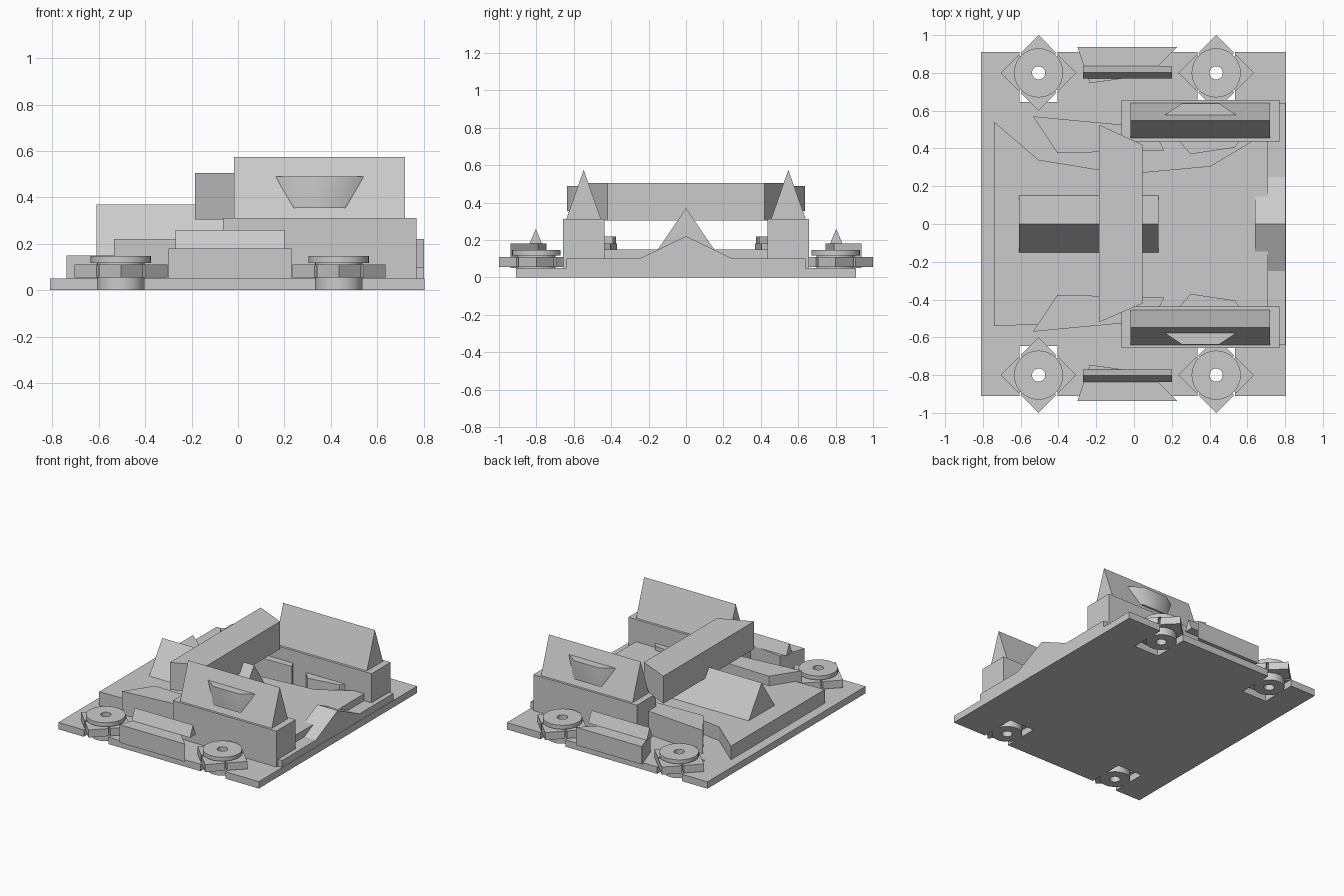
import bpy, bmesh, math
from mathutils import Vector, Matrix

cube = bpy.data.objects.get("Cube")
if cube:
    bpy.data.objects.remove(cube, do_unlink=True)

grey = bpy.data.materials.new("plain_grey")
grey.use_nodes = True
colour = (0.6, 0.6, 0.6, 1)
grey.diffuse_color = colour
grey.node_tree.nodes["Principled BSDF"].inputs["Base Color"].default_value = colour


def finish(bm, name, smooth=None):
    bmesh.ops.recalc_face_normals(bm, faces=bm.faces)
    mesh = bpy.data.meshes.new(name)
    bm.to_mesh(mesh)
    bm.free()
    mesh.materials.append(grey)
    obj = bpy.data.objects.new(name, mesh)
    bpy.context.collection.objects.link(obj)
    if smooth:
        bpy.ops.object.select_all(action='DESELECT')
        obj.select_set(True)
        bpy.context.view_layer.objects.active = obj
        bpy.ops.object.shade_smooth_by_angle(angle=math.radians(smooth))
    return obj


def extrude(name, points, offset):
    bm = bmesh.new()
    face = bm.faces.new([bm.verts.new(p) for p in points])
    out = bmesh.ops.extrude_face_region(bm, geom=[face])
    verts = [v for v in out["geom"] if isinstance(v, bmesh.types.BMVert)]
    bmesh.ops.translate(bm, verts=verts, vec=Vector(offset))
    return finish(bm, name)


def slab(name, outline, z0, z1):
    return extrude(name, [(x, y, z0) for x, y in outline], (0, 0, z1 - z0))


def along_x(name, profile, x0, x1):
    return extrude(name, [(x0, y, z) for y, z in profile], (x1 - x0, 0, 0))


def box_outline(x0, x1, y0, y1):
    return [(x0, y0), (x1, y0), (x1, y1), (x0, y1)]


TURRET_X = (-0.505, 0.435)
TURRET_Y = 0.8

# Base plate with an open notch under each turret
edge = [(-0.81, 0.91)]
for cx in TURRET_X:
    a, b = cx - 0.1, cx + 0.1
    edge += [(a, 0.91), (a, 0.645), (b, 0.645), (b, 0.91)]
edge.append((0.805, 0.91))
slab("base_plate", edge + [(x, -y) for x, y in reversed(edge)], 0, 0.05)

# Raised deck, pinched along one side
slab("deck", [(-0.74, -0.54), (0.71, -0.49), (0.71, 0.49), (0.405, 0.307),
              (-0.05, 0.265), (-0.505, 0.34), (-0.74, 0.54)], 0.05, 0.15)

# Peaked step at the end of the deck
along_x("end_step", [(-0.64, 0.05), (0.64, 0.05), (0.64, 0.1), (0.25, 0.1),
                     (0, 0.22), (-0.25, 0.1), (-0.64, 0.1)], 0.64, 0.803)

# Central ridge and the cross beam over it
along_x("centre_ridge", [(-0.15, 0.15), (0.15, 0.15), (0, 0.37)], -0.61, 0.13)
slab("cross_beam", [(-0.185, -0.52), (0.045, -0.42), (0.045, 0.42),
                    (-0.185, 0.525)], 0.305, 0.505)

# Tapered bay on the outer slope of each roof
def bay(name, s):
    bm = bmesh.new()
    for z, wide, inner in ((0.49, 0.195, 0.573), (0.355, 0.118, 0.618)):
        for side in (-1, 1):
            bm.verts.new((0.352 + side * wide, s * inner, z))
            bm.verts.new((0.352 + side * 0.1, s * 0.637, z))
            bm.verts.new((0.352 + side * 0.1, s * 0.55, z))
    bmesh.ops.convex_hull(bm, input=bm.verts)
    return finish(bm, name, 40)


for s, side in ((1, "back"), (-1, "front")):
    def flip(points):
        return [(x, s * y) for x, y in points]

    # Hall with a steep roof
    slab(side + "_hall", flip(box_outline(-0.065, 0.77, 0.437, 0.657)), 0.05, 0.312)
    along_x(side + "_hall_roof", [(s * 0.455, 0.312), (s * 0.64, 0.312),
                                  (s * 0.547, 0.575)], -0.018, 0.72)
    bay(side + "_roof_bay", s)

    # Angled inner walls
    slab(side + "_long_wall", flip([(-0.535, 0.57), (-0.405, 0.375), (0.16, 0.39),
                                    (0.1, 0.51)]), 0.05, 0.22)
    slab(side + "_short_wall", flip([(0.22, 0.46), (0.3, 0.37), (0.535, 0.405),
                                     (0.57, 0.46)]), 0.05, 0.18)

    # Outer parapet with a small ridge
    slab(side + "_parapet", flip([(-0.3, 0.937), (0.23, 0.937), (0.08, 0.79),
                                  (-0.235, 0.745)]), 0.05, 0.18)
    along_x(side + "_parapet_ridge", [(s * 0.77, 0.18), (s * 0.837, 0.18),
                                      (s * 0.803, 0.26)], -0.27, 0.2)

    # Turrets: hollow capped spindle and four pointed lugs
    for cx, end in zip(TURRET_X, ("right", "left")):
        name = f"{side}_{end}_turret"
        centre = Vector((cx, s * TURRET_Y, 0))
        bm = bmesh.new()
        profile = [(0.035, 0), (0.102, 0), (0.102, 0.118), (0.13, 0.118),
                   (0.13, 0.147), (0.035, 0.147)]
        ring = [bm.verts.new((r, 0, z)) for r, z in profile]
        edges = [bm.edges.new((ring[i - 1], ring[i])) for i in range(len(ring))]
        bmesh.ops.spin(bm, geom=ring + edges, cent=(0, 0, 0), axis=(0, 0, 1),
                       angle=math.tau, steps=32, use_merge=True)
        bmesh.ops.remove_doubles(bm, verts=bm.verts, dist=0.0001)
        bmesh.ops.translate(bm, verts=bm.verts, vec=centre)
        finish(bm, name + "_spindle", 35)
        for k in range(4):
            turn = Matrix.Rotation(k * math.pi / 2, 3, 'Z')
            lug = [(0.2, 0), (0.105, 0.095), (0.075, 0.07), (0.075, -0.07), (0.105, -0.095)]
            points = [turn @ Vector((x, y, 0.055)) + centre for x, y in lug]
            extrude(f"{name}_lug_{k + 1}", points, (0, 0, 0.055))
